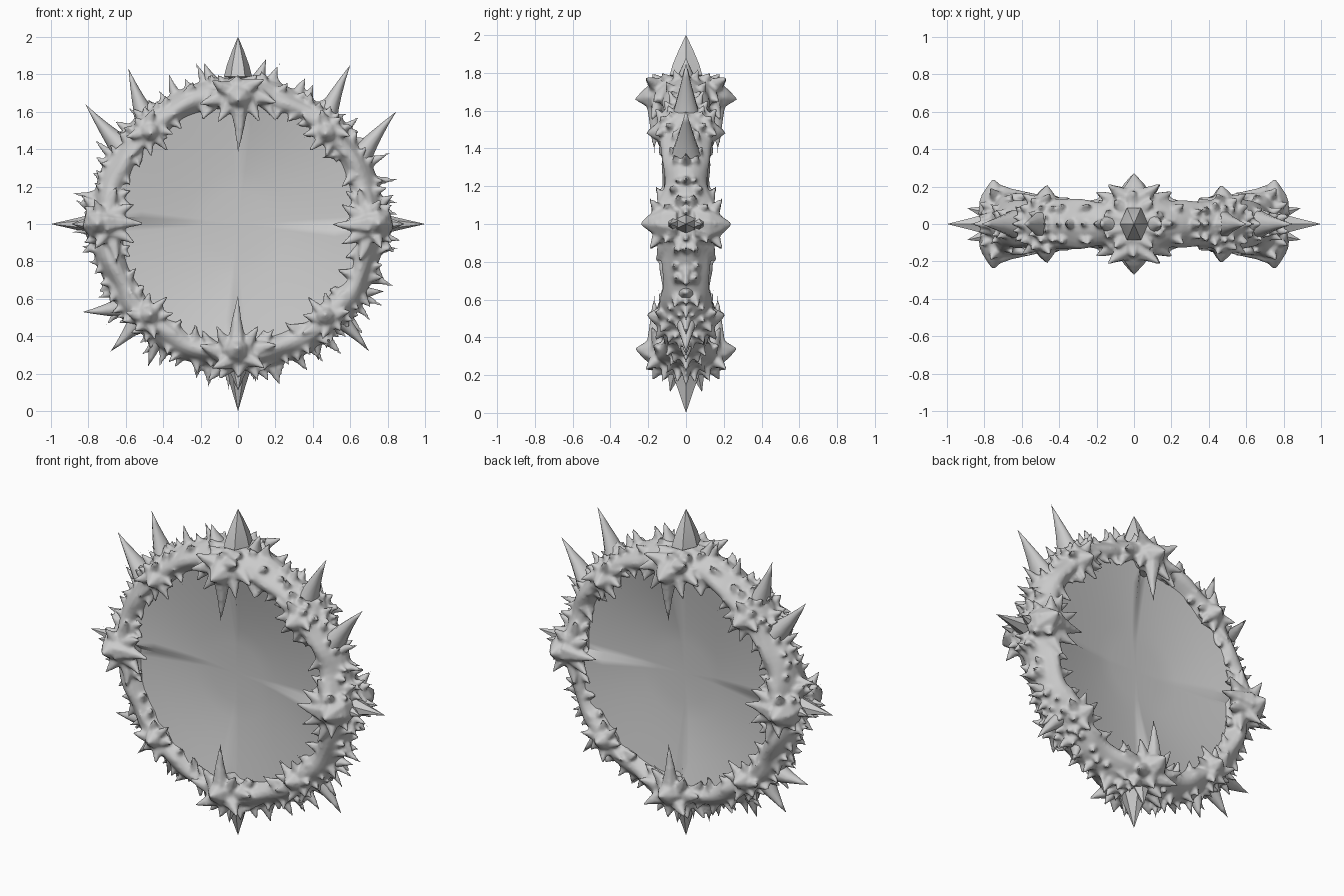
import bpy, bmesh, random
from math import sin, cos, pi, radians, exp
from mathutils import Vector

if "Cube" in bpy.data.objects:
    bpy.data.objects.remove(bpy.data.objects["Cube"])

random.seed(7)


def loc(a, r, t=0.0, y=0.0):
    """Ring coordinates: angle (deg), radius, tangential offset, depth."""
    c, s = cos(radians(a)), sin(radians(a))
    return Vector((r * c - t * s, y, 1 + r * s + t * c))


THORN = ((0, 1), (0.22, 0.68), (0.55, 0.38))
BOSS = ((0, 1), (0.4, 0.88), (0.72, 0.48))


def spike(bm, base, tip, rad, sides=6, bend=0.0, flat=1.0, prof=THORN):
    """Flared thorn running from base to tip."""
    d = tip - base
    u = d.cross(Vector((0, 1, 0)))
    if u.length < 0.02:
        u = d.cross(Vector((1, 0, 0)))
    u.normalize()
    v = d.cross(u).normalized()
    rings = []
    for t, k in prof:
        c = base + d * t + u * (bend * t * (1 - t))
        rings.append([bm.verts.new(c + (u * cos(2 * pi * i / sides) * flat
                     + v * sin(2 * pi * i / sides)) * rad * k) for i in range(sides)])
    top = bm.verts.new(tip)
    for a, b in zip(rings, rings[1:]):
        for i in range(sides):
            j = (i + 1) % sides
            bm.faces.new((a[i], a[j], b[j], b[i]))
    for i in range(sides):
        bm.faces.new((rings[-1][i], rings[-1][(i + 1) % sides], top))
    bm.faces.new(rings[0][::-1])


def finish(bm, name, angle=40, fuse=False):
    bmesh.ops.recalc_face_normals(bm, faces=bm.faces)
    me = bpy.data.meshes.new(name)
    bm.to_mesh(me)
    bm.free()
    ob = bpy.data.objects.new(name, me)
    bpy.context.collection.objects.link(ob)
    bpy.ops.object.select_all(action='DESELECT')
    ob.select_set(True)
    bpy.context.view_layer.objects.active = ob
    if fuse:  # melt ring and thorns into one gnarled skin
        m = ob.modifiers.new("fuse", 'REMESH')
        m.mode, m.voxel_size = 'VOXEL', 0.0105
        bpy.ops.object.modifier_apply(modifier=m.name)
        m = ob.modifiers.new("soften", 'SMOOTH')
        m.factor, m.iterations = 0.5, 2
        bpy.ops.object.modifier_apply(modifier=m.name)
    bpy.ops.object.shade_smooth_by_angle(angle=radians(angle))


# Gnarled ring: oval tube, swollen under each cluster, symmetric front to back
bm = bmesh.new()
N, M = 128, 20
rows = []
for i in range(N):
    a = 360 * i / N
    w = radians(a)
    d4 = abs((a + 45) % 90 - 45)
    d8 = abs(a % 90 - 45)
    swell = 0.008 * sin(9 * w + 1) + 0.006 * sin(17 * w)
    swell += 0.03 * exp(-(d4 / 11) ** 2) + 0.015 * exp(-(d8 / 9) ** 2)
    row = []
    for j in range(M):
        q = 2 * pi * j / M
        k = 1 + 0.06 * sin(13 * w + 3 * cos(q)) + 0.05 * cos(4 * q)
        row.append(bm.verts.new(loc(a, 0.695 + (0.082 + 0.3 * swell) * cos(q) * k,
                                    0, (0.120 + swell) * sin(q) * k)))
    rows.append(row)
for i in range(N):
    for j in range(M):
        n, m = (i + 1) % N, (j + 1) % M
        bm.faces.new((rows[i][j], rows[n][j], rows[n][m], rows[i][m]))

# Thorn clusters: (base r,t,y), (tip r,t,y), radius
CLUSTER = [
    ((.69, 0, .06), (.66, 0, .275), .105), ((.70, 0, .16), (.365, 0, .17), .075),
    ((.72, 0, .12), (.83, 0, .18), .085)]
PAIRS = [
    ((.71, .03, .13), (.775, .15, .22), .075), ((.67, .04, .13), (.53, .12, .19), .065),
    ((.69, .06, .10), (.64, .22, .18), .08), ((.73, .05, .08), (.84, .11, .13), .07),
    ((.69, .11, .08), (.55, .20, .13), .065), ((.74, .09, .03), (.85, .17, .05), .06)]


def cluster(a, size=1.0, ys=1.0, shift=0.0, inner=0.0, cap=2.0):
    items = CLUSTER + PAIRS + [((b[0], -b[1], b[2]), (t[0], -t[1], t[2]), r) for b, t, r in PAIRS]
    for s in (-1, 1):
        for n, (b, t, rad) in enumerate(items):
            def place(p, extra=0, wob=0):
                r = min(cap, .70 + (p[0] - .70) * size + extra)
                return loc(a, r, p[1] * size + wob, s * p[2] * ys)
            extra = shift if n == 0 else inner if n == 1 else 0
            spike(bm, place(b, shift * .5 if n == 0 else 0), place(t, extra), rad * size,
                  sides=7 if n == 0 else 6, bend=0.03 * size, prof=BOSS if n == 0 else THORN)


cluster(90, cap=.80)
cluster(270)
for a in (0, 180):
    cluster(a, 0.95, 0.9, 0.09, 0.10)
for a in (46, 134, 226, 314):
    cluster(a, 0.78, 0.78, 0.0, 0.08)

# Small thorns scattered along the rim, mirrored front to back
for i in range(60):
    a = 6 * i + random.uniform(-2, 2)
    tip = .79 if abs(a - 90) < 9 else random.uniform(.83, .91)
    spike(bm, loc(a, .73), loc(a, tip, random.uniform(-.05, .05)),
          random.uniform(.042, .06), 6, .02)
for i in range(60):
    a = 6 * i + random.uniform(-2, 2)
    q = radians(random.uniform(22, 55))
    h = random.uniform(.05, .085) * (0.3 if abs(a - 90) < 9 else 1)
    lean = random.uniform(-.05, .05)
    rad = random.uniform(.036, .055)
    for s in (-1, 1):
        spike(bm, loc(a, .69 + .06 * cos(q), 0, s * .09 * sin(q)),
              loc(a, .70 + (.08 + h) * cos(q), lean, s * (.115 + .5 * h) * sin(q)), rad, 5)
# inner edge barbs
for i in range(30):
    a = 12 * i + random.uniform(-3, 3)
    lean = random.uniform(-.05, .05)
    tip = random.uniform(.56, .60)
    for s in (-1, 1):
        spike(bm, loc(a, .67, 0, s * .08), loc(a, tip, lean, s * .12), .045, 5)
finish(bm, "thorny_ring", 60, fuse=True)

# Dished panels with a stepped fold at each quarter
for side, name in ((-1, "front_panel"), (1, "back_panel")):
    bm = bmesh.new()
    n = 96
    centre = bm.verts.new((0, side * 0.015, 1))
    prev = None
    for r in (0.18, 0.28, 0.40, 0.52, 0.66):
        cur = []
        for i in range(n):
            saw = (i % 24) / 23.0
            depth = 0.015 + 0.095 * ((r - 0.18) / 0.48) ** 1.3 * (0.55 + 0.45 * saw ** 1.5)
            cur.append(bm.verts.new(loc(360 * i / n, r, 0, side * depth)))
        for i in range(n):
            j = (i + 1) % n
            if prev:
                bm.faces.new((prev[i], prev[j], cur[j], cur[i]))
            else:
                bm.faces.new((centre, cur[i], cur[j]))
        prev = cur
    finish(bm, name)

# Pointed finials at the four quarters
bm = bmesh.new()
leaf = ((0, .45), (.1, 1), (.35, 0.8), (.7, .4))
spike(bm, loc(90, .765), loc(90, 1.0), .10, 6, 0, .75, leaf)
spike(bm, loc(270, .70), loc(270, 1.0), .14, 6, 0, .75)
for a in (0, 180):
    spike(bm, loc(a, .72), loc(a, 1.0), .095, 6, 0, .8)
for a in (0, 180, 270):
    for s in (-1, 1):
        spike(bm, loc(a, .74, 0, s * .05), loc(a, .89, 0, s * .085), .075)
finish(bm, "finials", 35)

# Long horns on the outer rim: base x,z then tip x,z
bm = bmesh.new()
for bx, bz, tx, tz in ((.47, 1.57, .60, 1.85), (.66, 1.37, .845, 1.60), (-.49, 1.56, -.585, 1.83),
                       (-.63, 1.42, -.815, 1.64), (.52, .52, .70, .32), (-.52, .50, -.68, .32),
                       (-.60, .56, -.83, .53), (.60, .62, .78, .64), (-.43, .43, -.48, .24),
                       (.10, 1.72, .15, 1.88), (-.12, 1.72, -.18, 1.86), (.40, .43, .43, .27)):
    spike(bm, Vector((bx, 0, bz)), Vector((tx, 0, tz)), .08, 10, .02, .8,
          ((0, 1), (.2, .75), (.45, .5), (.75, .22)))
finish(bm, "long_horns", 45)
